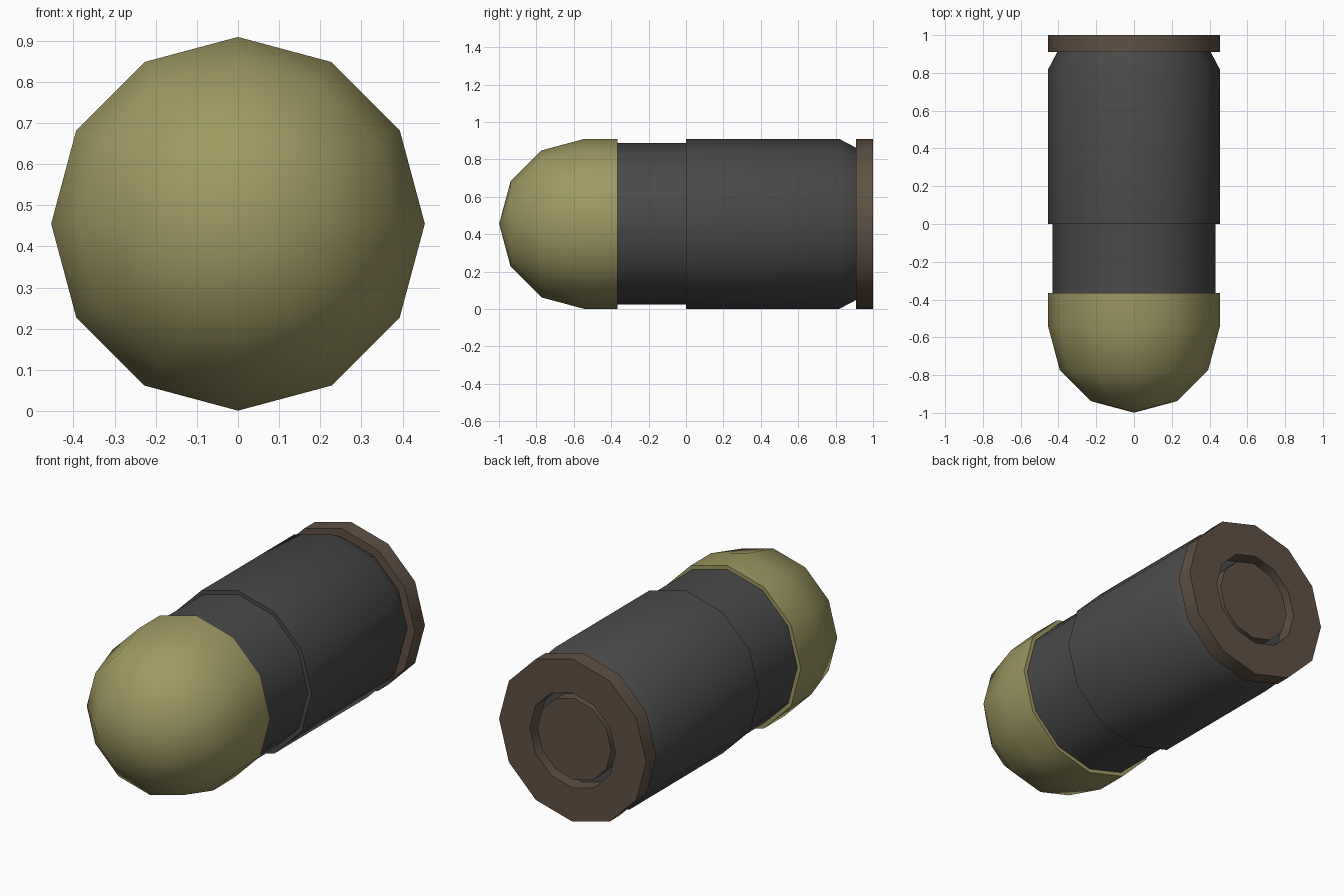
import bpy, bmesh, math

if "Cube" in bpy.data.objects:
    bpy.data.objects.remove(bpy.data.objects["Cube"])

SIDES, R, ZC = 12, 0.454, 0.455


def material(name, rgb):
    m = bpy.data.materials.new(name)
    m.diffuse_color = (*rgb, 1)
    m.use_nodes = True
    m.node_tree.nodes["Principled BSDF"].inputs["Base Color"].default_value = m.diffuse_color
    return m


olive = material("olive brass", (0.342, 0.319, 0.122))
grey = material("dark grey", (0.068, 0.068, 0.068))
brown = material("brown metal", (0.115, 0.082, 0.058))


def lathe(name, profile, mat, closed=False):
    """Turn (y, radius) points around the long axis; radius 0 makes a tip."""
    bm = bmesh.new()
    rings = []
    for y, r in profile:
        if r == 0:
            rings.append([bm.verts.new((0, y, ZC))] * SIDES)
        else:
            rings.append([bm.verts.new((r * math.sin(2 * math.pi * i / SIDES), y,
                                        ZC + r * math.cos(2 * math.pi * i / SIDES)))
                          for i in range(SIDES)])
    pairs = list(zip(rings, rings[1:]))
    if closed:
        pairs.append((rings[-1], rings[0]))
    for a, b in pairs:
        for i in range(SIDES):
            j = (i + 1) % SIDES
            bm.faces.new(list(dict.fromkeys((a[i], a[j], b[j], b[i]))))
    # flat caps on open ends
    if not closed:
        for ring in (rings[0], rings[-1]):
            if ring[0] is not ring[1]:
                bm.faces.new(ring)
    bmesh.ops.recalc_face_normals(bm, faces=bm.faces)
    me = bpy.data.meshes.new(name)
    bm.to_mesh(me)
    bm.free()
    ob = bpy.data.objects.new(name, me)
    me.materials.append(mat)
    bpy.context.collection.objects.link(ob)
    bpy.ops.object.select_all(action='DESELECT')
    ob.select_set(True)
    bpy.context.view_layer.objects.active = ob
    bpy.ops.object.shade_smooth_by_angle(angle=math.radians(31 if mat is olive else 30.5))
    return ob


# rounded nose: half sphere plus a short straight skirt
dome = [(-0.545 - R * math.cos(math.radians(a)), R * math.sin(math.radians(a)))
        for a in (0, 30, 60, 90)]
lathe("nose", dome + [(-0.365, R)], olive)

# narrow collar and main case with tapered rear
lathe("collar", [(-0.37, 0.432), (0.005, 0.432)], grey)
lathe("case", [(0, R), (0.82, R), (0.915, 0.404)], grey)

# rear rim ring with a central hole, and the primer cap sitting in it
lathe("rim", [(0.91, R), (1.0, R), (1.0, 0.265), (0.91, 0.265)], brown, closed=True)
lathe("primer_cap", [(0.91, 0.228), (0.985, 0.228)], brown)
